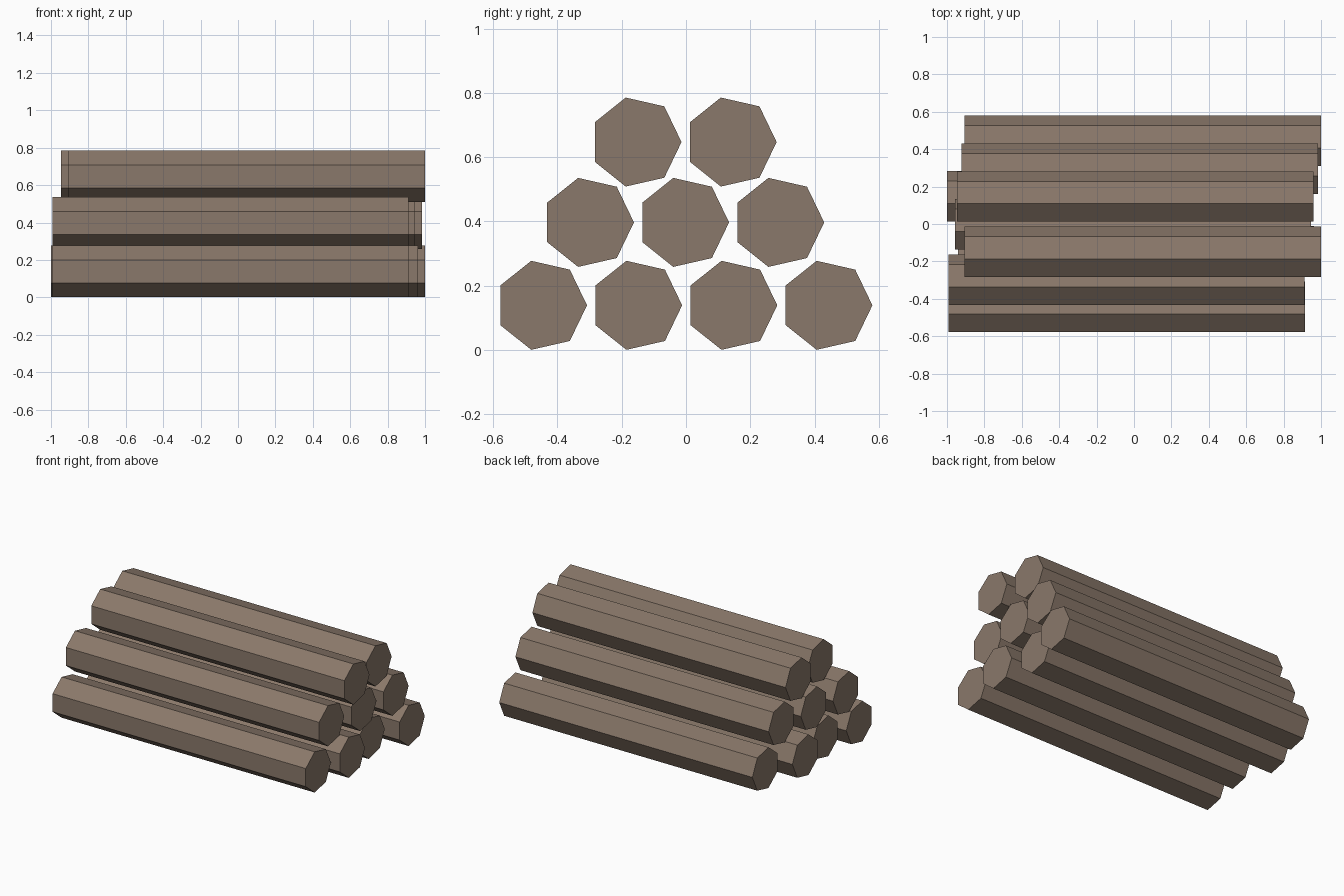
import bpy
import math
from mathutils import Matrix

default = bpy.data.objects.get("Cube")
if default:
    bpy.data.objects.remove(default, do_unlink=True)

# Weathered wood, one colour for bark and ends
wood = bpy.data.materials.new("weathered_brown_wood")
wood.use_nodes = True
colour = (0.255, 0.19, 0.145, 1)
wood.diffuse_color = colour
wood.node_tree.nodes["Principled BSDF"].inputs["Base Color"].default_value = colour

RADIUS = 0.142
LENGTH = 1.905
SPACING = 0.296


def add_log(name, x, y, z):
    """Seven-sided log lying along x, one corner pointing to +y."""
    bpy.ops.mesh.primitive_cylinder_add(vertices=7, radius=RADIUS, depth=LENGTH)
    log = bpy.context.object
    log.name = name
    # The primitive's first corner is on +y; lay its axis along x
    log.data.transform(Matrix.Rotation(math.radians(90), 4, "Y"))
    log.location = (x, y, z)
    log.data.materials.append(wood)


# Each row: name, height, front log's y, and the lengthwise shift of each log
rows = [
    ("bottom", 0.139, -0.45, (-0.038, 0.011, -0.047, 0.047)),
    ("middle", 0.397, -0.304, (-0.04, -0.005, 0.03)),
    ("top", 0.647, -0.156, (0.047, 0.006)),
]
for row, z, front_y, shifts in rows:
    for i, shift in enumerate(shifts):
        add_log(f"{row}_log_{i + 1}", shift, front_y + i * SPACING, z)
